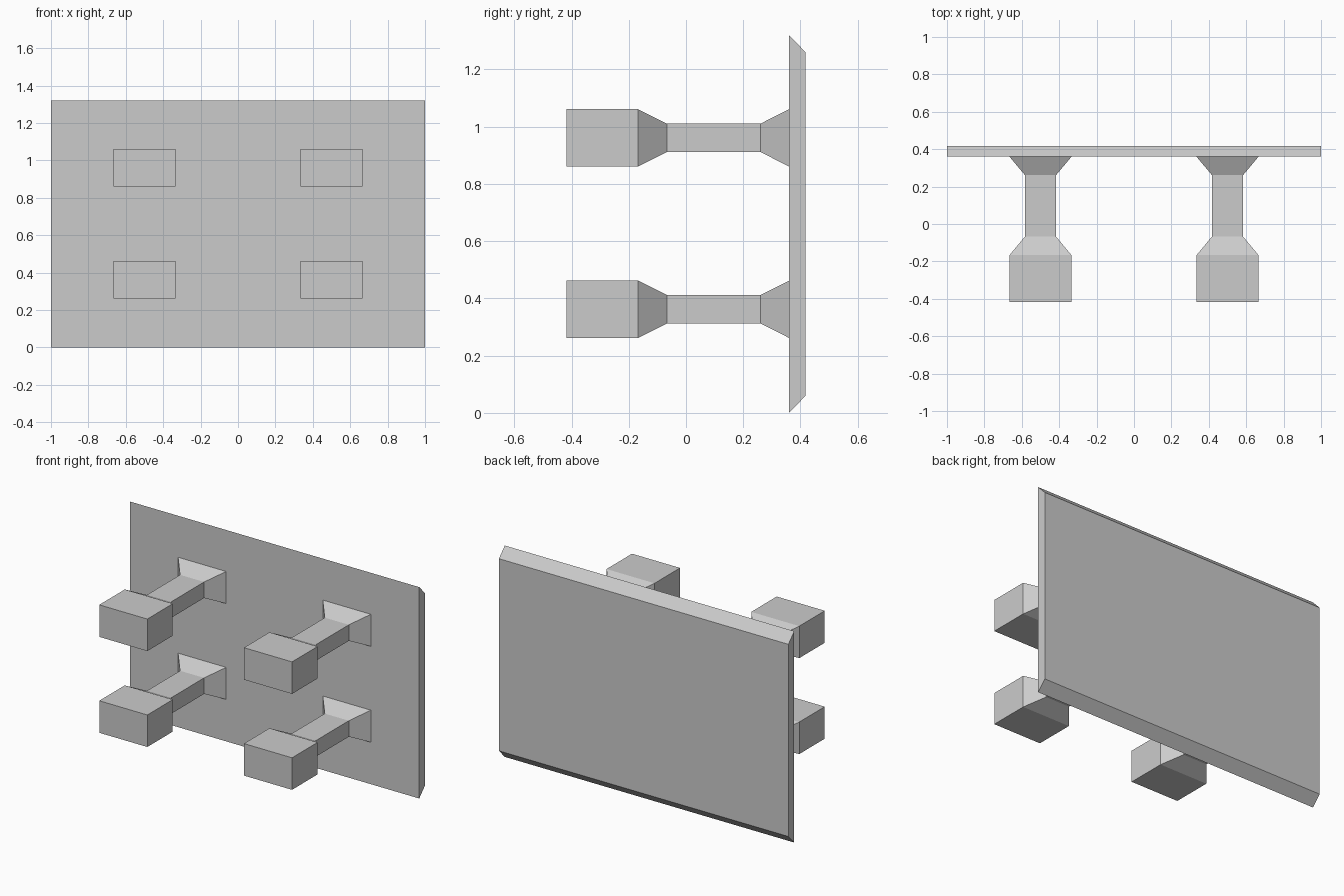
import bpy, bmesh

if "Cube" in bpy.data.objects:
    bpy.data.objects.remove(bpy.data.objects["Cube"])


def loft(name, cx, cz, sections):
    """Join rectangular sections (y, half width, half height) along y and cap both ends."""
    bm = bmesh.new()
    rings = [[bm.verts.new((cx + sx * hx, y, cz + sz * hz))
              for sx, sz in ((-1, -1), (1, -1), (1, 1), (-1, 1))]
             for y, hx, hz in sections]
    for a, b in zip(rings, rings[1:]):
        for i in range(4):
            j = (i + 1) % 4
            bm.faces.new((a[i], a[j], b[j], b[i]))
    bm.faces.new(rings[0])
    bm.faces.new(rings[-1])
    bmesh.ops.recalc_face_normals(bm, faces=bm.faces)
    mesh = bpy.data.meshes.new(name)
    bm.to_mesh(mesh)
    bm.free()
    obj = bpy.data.objects.new(name, mesh)
    bpy.context.collection.objects.link(obj)
    return obj


# Back plate, bevelled along its top and bottom edges only
loft("back_plate", 0, 0.66, [(0.36, 1.0, 0.66), (0.418, 1.0, 0.60)])

# Four pegs: block head, tapered shoulder, narrow neck, flared base
PEG = [(-0.418, 0.166, 0.10), (-0.167, 0.166, 0.10),
       (-0.067, 0.083, 0.05), (0.261, 0.083, 0.05), (0.36, 0.166, 0.10)]
for row, z in (("lower", 0.362), ("upper", 0.961)):
    for side, x in (("left", -0.5), ("right", 0.5)):
        loft(f"{row}_{side}_peg", x, z, PEG)
